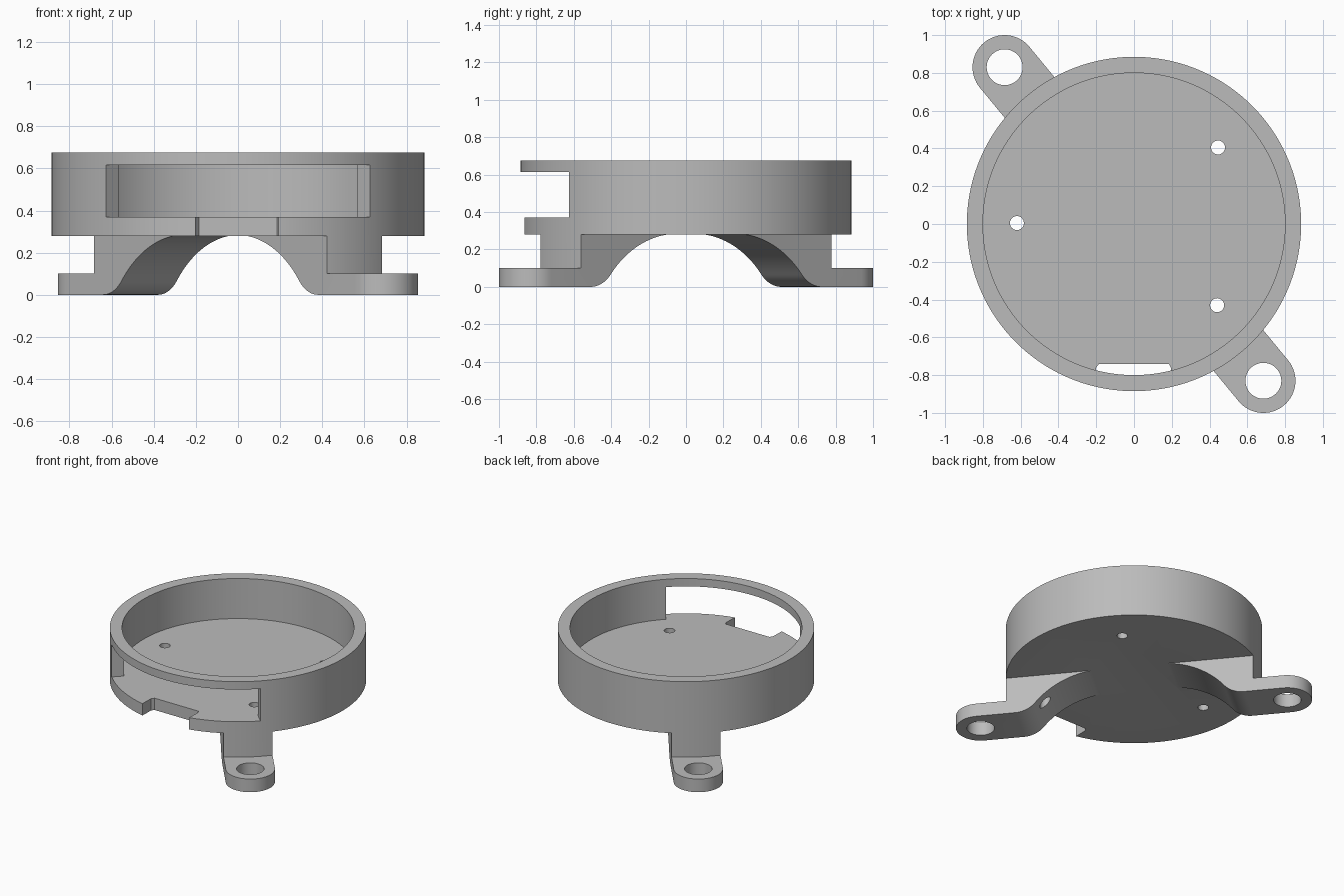
import bpy, bmesh, math
from mathutils import Matrix, Vector

old = bpy.data.objects.get("Cube")
if old:
    bpy.data.objects.remove(old, do_unlink=True)

RIM_R, POCKET_R = 0.885, 0.80
BASE_Z, FLOOR_Z, WINDOW_Z, RIM_Z = 0.28, 0.37, 0.615, 0.675
FOOT_Z, FOOT_R, FOOT_HOLE_R = 0.10, 0.17, 0.095
foot = Vector((0.685, -0.83, 0))
reach = foot.length
along = foot.normalized()
up = Vector((0, 0, 1))
across = along.cross(up)


def frame(a, b, c):
    return Matrix((a, b, c)).transposed().to_4x4()


PLAN = Matrix.Identity(4)
LEG_PLAN = frame(along, up.cross(along), up)
LEG_SIDE = frame(along, up, across)


def arc(cx, cy, r, start, end, n):
    angles = [math.radians(start + (end - start) * i / n) for i in range(n + 1)]
    return [(cx + r * math.cos(a), cy + r * math.sin(a)) for a in angles]


def circle(cx, cy, r, n):
    return arc(cx, cy, r, 0, 360, n)[:-1]


def box(x0, x1, y0, y1):
    return [(x0, y0), (x1, y0), (x1, y1), (x0, y1)]


def prism(name, outline, lo, hi, matrix=PLAN):
    bm = bmesh.new()
    face = bm.faces.new([bm.verts.new((x, y, lo)) for x, y in outline])
    grown = bmesh.ops.extrude_face_region(bm, geom=[face])["geom"]
    verts = [v for v in grown if isinstance(v, bmesh.types.BMVert)]
    bmesh.ops.translate(bm, verts=verts, vec=(0, 0, hi - lo))
    bm.transform(matrix)
    bmesh.ops.recalc_face_normals(bm, faces=bm.faces)
    mesh = bpy.data.meshes.new(name)
    bm.to_mesh(mesh)
    bm.free()
    obj = bpy.data.objects.new(name, mesh)
    bpy.context.collection.objects.link(obj)
    return obj


def combine(target, tool, operation="DIFFERENCE"):
    mod = target.modifiers.new("combine", "BOOLEAN")
    mod.operation, mod.solver, mod.object = operation, "EXACT", tool
    bpy.context.view_layer.objects.active = target
    bpy.ops.object.modifier_apply(modifier=mod.name)
    bpy.data.objects.remove(tool, do_unlink=True)


# Leg shape: round-ended strip with an arched underside
strip = (arc(reach, 0, FOOT_R, -90, 90, 32)
         + arc(-reach, 0, FOOT_R, 90, 270, 32))
legs = prism("legs", strip, -0.2, 0.5, LEG_PLAN)

arch_s, arch_z, arch_r, fillet_r = 0.2, -0.316, 0.6, 0.18
rise = fillet_r - arch_z
run = math.sqrt((arch_r + fillet_r) ** 2 - rise ** 2)
tangent = math.degrees(math.atan2(rise, run))
half = (arc(arch_s, arch_z, arch_r, 90, tangent, 24)
        + arc(arch_s + run, fillet_r, fillet_r, 180 + tangent, 270, 12)[1:]
        + [(1.5, 0)])
curve = [(-s, z) for s, z in reversed(half)] + half
combine(legs, prism("arch", curve + [(1.5, -0.5), (-1.5, -0.5)], -0.5, 0.5, LEG_SIDE))

# Everything under the cup that is not a leg
mold = prism("mold", box(-2, 2, -2, 2), -0.1, BASE_Z)
combine(mold, legs)

# Cup blank with foot slab, trimmed to the legs
cup = prism("mounting_cup", circle(0, 0, RIM_R, 160), -0.05, RIM_Z)
combine(cup, prism("foot_slab", box(-1.3, 1.3, -1.3, 1.3), -0.05, FOOT_Z), "UNION")
combine(cup, mold)

# Round pocket, front window and cable notch
combine(cup, prism("pocket", circle(0, 0, POCKET_R, 160), FLOOR_Z, 1))
window = [(-0.4, -0.4), (-1, -1), (1, -1), (0.4, -0.4)]
combine(cup, prism("window", window, FLOOR_Z, WINDOW_Z))
notch = [(-0.205, -1), (-0.2, -0.76), (-0.185, -0.74),
         (0.185, -0.74), (0.195, -0.76), (0.19, -1)]
combine(cup, prism("notch", notch, 0.2, 0.45))

# Screw holes in the floor and the feet
for x, y in ((0.445, 0.405), (0.44, -0.43), (-0.62, 0.005)):
    combine(cup, prism("floor_hole", circle(x, y, 0.037, 32), -0.2, 0.5))
for side in (1, -1):
    outline = circle(foot.x * side, foot.y * side, FOOT_HOLE_R, 48)
    combine(cup, prism("foot_hole", outline, -0.2, 0.2))

# Plain grey finish
grey = bpy.data.materials.new("plain_grey")
grey.use_nodes = True
colour = (0.5, 0.5, 0.5, 1)
grey.diffuse_color = colour
grey.node_tree.nodes["Principled BSDF"].inputs["Base Color"].default_value = colour
cup.data.materials.clear()
cup.data.materials.append(grey)
for poly in cup.data.polygons:
    poly.material_index = 0

bpy.ops.object.select_all(action="DESELECT")
cup.select_set(True)
bpy.context.view_layer.objects.active = cup
bpy.ops.object.shade_smooth_by_angle(angle=math.radians(30))
